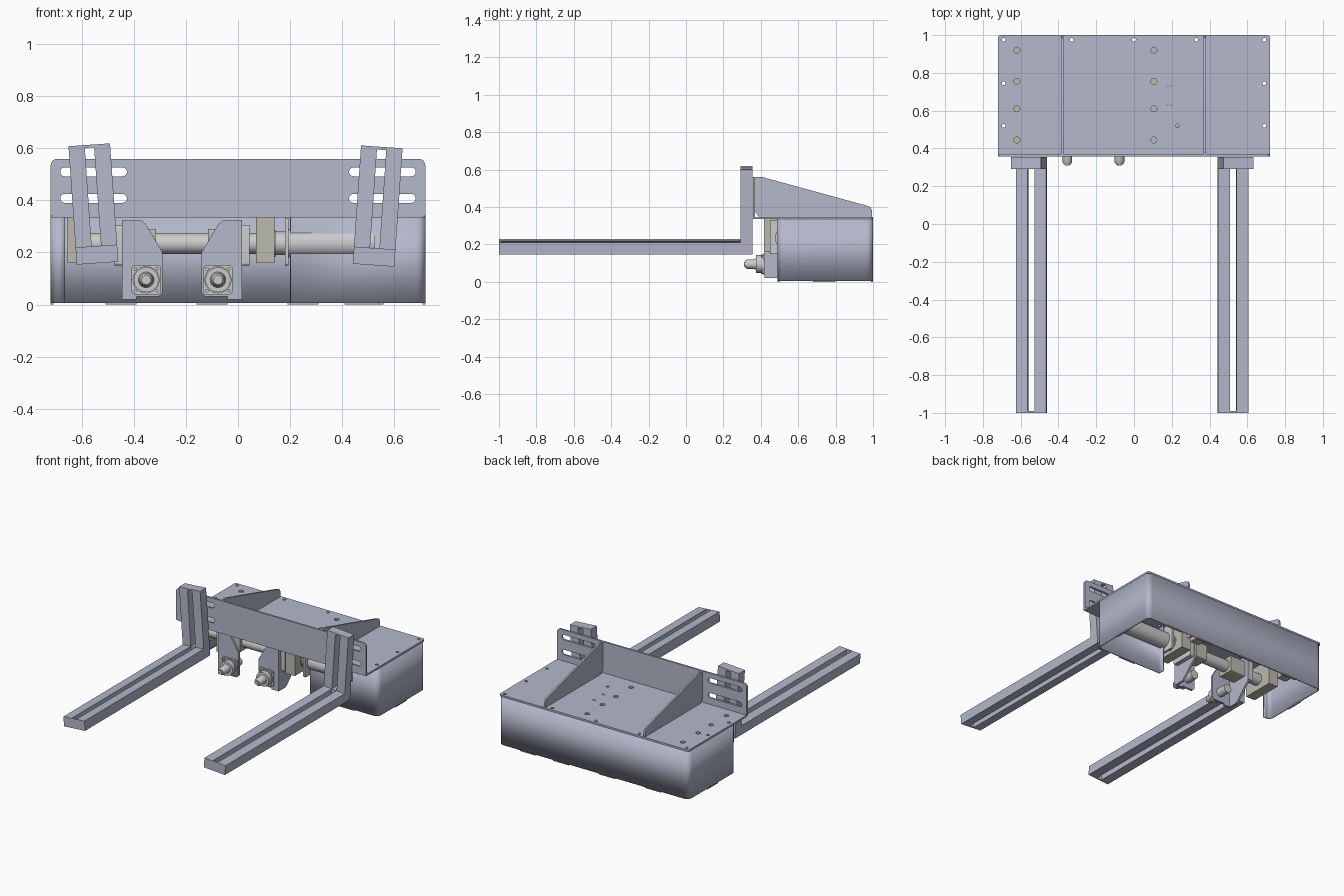
import bpy, bmesh, math
from mathutils import Matrix

if "Cube" in bpy.data.objects:
    bpy.data.objects.remove(bpy.data.objects["Cube"])

# Plane orientations: local (u, v, thickness) to world
XY = Matrix.Identity(4)
XZ = Matrix.Rotation(math.pi / 2, 4, 'X')
YZ = Matrix(((0, 0, 1, 0), (1, 0, 0, 0), (0, 1, 0, 0), (0, 0, 0, 1)))
I4 = Matrix.Identity(4)


def rrect(x0, x1, y0, y1, r=0.0, n=6):
    """Rectangle outline, optionally with rounded corners."""
    if r == 0:
        return [(x0, y0), (x1, y0), (x1, y1), (x0, y1)]
    pts = []
    for k, (cx, cy) in enumerate([(x1 - r, y1 - r), (x0 + r, y1 - r), (x0 + r, y0 + r), (x1 - r, y0 + r)]):
        for i in range(n + 1):
            a = math.pi / 2 * (k + i / n)
            pts.append((cx + r * math.cos(a), cy + r * math.sin(a)))
    return pts


def circle(cx, cy, r, n=16):
    return [(cx + r * math.cos(2 * math.pi * i / n), cy + r * math.sin(2 * math.pi * i / n)) for i in range(n)]


def smooth(ob):
    bpy.ops.object.select_all(action='DESELECT')
    ob.select_set(True)
    bpy.context.view_layer.objects.active = ob
    bpy.ops.object.shade_smooth_by_angle(angle=math.radians(35))


def plate(name, outlines, plane, w0, w1, place=I4, mat=None):
    """Flat plate from an outer outline plus holes, between w0 and w1 along its normal axis."""
    cu = bpy.data.curves.new(name, 'CURVE')
    cu.dimensions, cu.fill_mode, cu.extrude = '2D', 'BOTH', (w1 - w0) / 2
    for pts in outlines:
        sp = cu.splines.new('POLY')
        sp.points.add(len(pts) - 1)
        for p, (u, v) in zip(sp.points, pts):
            p.co = (u, v, 0, 1)
        sp.use_cyclic_u = True
    ob = bpy.data.objects.new(name, cu)
    bpy.context.collection.objects.link(ob)
    mid = (w0 + w1) / 2
    off = {'XY': (0, 0, mid), 'XZ': (0, mid, 0), 'YZ': (mid, 0, 0)}[plane]
    ob.matrix_world = place @ Matrix.Translation(off) @ {'XY': XY, 'XZ': XZ, 'YZ': YZ}[plane]
    bpy.ops.object.select_all(action='DESELECT')
    ob.select_set(True)
    bpy.context.view_layer.objects.active = ob
    bpy.ops.object.convert(target='MESH')
    ob = bpy.context.object
    smooth(ob)
    if mat:
        ob.data.materials.clear()
        ob.data.materials.append(mat)
    return ob


def turned(name, profile, axis, a, b, start):
    """Stepped round part: profile of (length position, radius) along x or y."""
    bm = bmesh.new()
    n = 32
    rings = [[bm.verts.new((r * math.cos(2 * math.pi * i / n), r * math.sin(2 * math.pi * i / n), t))
              for i in range(n)] for t, r in profile]
    for p, q in zip(rings, rings[1:]):
        for i in range(n):
            bm.faces.new((p[i], p[(i + 1) % n], q[(i + 1) % n], q[i]))
    bm.faces.new(rings[0][::-1])
    bm.faces.new(rings[-1])
    me = bpy.data.meshes.new(name)
    bm.to_mesh(me)
    bm.free()
    ob = bpy.data.objects.new(name, me)
    bpy.context.collection.objects.link(ob)
    if axis == 'x':
        ob.matrix_world = Matrix.Translation((start, a, b)) @ YZ
    else:
        ob.matrix_world = Matrix.Translation((a, start, b)) @ XZ
    smooth(ob)


beige = bpy.data.materials.new('beige')
beige.diffuse_color = (0.50, 0.49, 0.43, 1)
beige.use_nodes = True
beige.node_tree.nodes["Principled BSDF"].inputs["Base Color"].default_value = beige.diffuse_color
blue = bpy.data.materials.new('blue_grey')
blue.diffuse_color = (0.46, 0.48, 0.60, 1)
blue.use_nodes = True
blue.node_tree.nodes["Principled BSDF"].inputs["Base Color"].default_value = blue.diffuse_color

# Deck plate with bolt holes
holes = [circle(x, y, 0.016) for x in (-0.62, 0.105) for y in (0.445, 0.61, 0.755, 0.92)]
holes += [circle(x, 0.975, 0.01) for x in (-0.69, -0.33, 0, 0.33, 0.69)]
holes += [circle(x, y, 0.01) for x, y in ((-0.69, 0.745), (0.69, 0.745), (-0.69, 0.52), (0.23, 0.52), (0.69, 0.52))]
holes += [rrect(0.175, 0.195, y - 0.003, y + 0.003) for y in (0.63, 0.73)]
plate('deck_plate', [rrect(-0.72, 0.72, 0.36, 1.0, 0.015)] + holes, 'XY', 0.335, 0.347, mat=blue)

# Upright back plate with adjustment slots and rounded top corners
slots = [rrect(s - 0.128, s + 0.128, z - 0.017, z + 0.017, 0.0165)
         for s in (-0.555, 0.555) for z in (0.51, 0.408)]
outer = [(-0.72, 0.34), (0.72, 0.34)] + rrect(-0.72, 0.72, 0.3, 0.56, 0.025)[:14]
plate('upright_plate', [outer] + slots, 'XZ', 0.357, 0.37, mat=blue)

# Sloping gussets
for x in (-0.38, 0.375):
    plate('gusset', [[(0.39, 0.347), (0.37, 0.375), (0.37, 0.56), (0.41, 0.56), (0.965, 0.408),
                      (0.985, 0.40), (0.995, 0.38), (0.995, 0.347)]], 'YZ', x - 0.006, x + 0.006, mat=blue)

# Skirt wall wrapped round the deck, open at the front centre
path = [(0.205, 0.535), (0.205, 0.495)]
corners = rrect(-0.715, 0.715, 0.495, 0.995, 0.03)
path += corners[21:] + corners[:21] + [(-0.665, 0.495)]
bm = bmesh.new()
lo = [bm.verts.new((x, y, 0.006)) for x, y in path]
hi = [bm.verts.new((x, y, 0.336)) for x, y in path]
for i in range(len(path) - 1):
    bm.faces.new((lo[i], lo[i + 1], hi[i + 1], hi[i]))
me = bpy.data.meshes.new('skirt_wall')
bm.to_mesh(me)
bm.free()
skirt = bpy.data.objects.new('skirt_wall', me)
bpy.context.collection.objects.link(skirt)
me.materials.append(blue)
mod = skirt.modifiers.new('thickness', 'SOLIDIFY')
mod.thickness, mod.offset = 0.01, 0
smooth(skirt)

# Small tabs under the skirt
for x in (-0.45, -0.1, 0.25, 0.5):
    plate('skirt_tab', [rrect(x - 0.06, x + 0.06, 0, 0.007)], 'XZ', 0.99, 1.0, mat=blue)
plate('skirt_tab', [rrect(0.41, 0.54, 0, 0.007)], 'XZ', 0.49, 0.5, mat=blue)
for x in (-0.715, 0.715):
    plate('skirt_tab', [rrect(0.68, 0.8, 0, 0.007)], 'YZ', x - 0.005, x + 0.005, mat=blue)

# Two slightly splayed forks: slotted upright and slotted tine
for side, px, pz in ((-1, -0.54, 0.159), (1, 0.521, 0.151)):
    place = Matrix.Translation((px, 0, pz)) @ Matrix.Rotation(side * math.radians(4), 4, 'Y')
    plate('fork_upright', [rrect(-0.08, 0.08, 0, 0.456), rrect(-0.018, 0.018, 0.066, 0.445)],
          'XZ', 0.292, 0.356, place, blue)
    plate('fork_tine', [rrect(-0.08, 0.08, -1, 0.292), rrect(-0.018, 0.018, -0.99, 0.291)],
          'XY', 0, 0.066, place, blue)

# Front and rear actuators with clamp blocks under the deck
for y in (0.53, 0.838):
    turned('actuator', [(0, 0.03), (0.05, 0.03), (0.05, 0.04), (0.76, 0.04), (0.76, 0.052), (0.80, 0.052),
                        (0.80, 0.045), (0.84, 0.045), (0.84, 0.055), (1.18, 0.055)], 'x', y, 0.235, -0.655)
    for x in (-0.62, 0.105):
        plate('clamp_block', [rrect(y - 0.113, y + 0.113, 0.16, 0.336), circle(y, 0.235, 0.04, 32)],
              'YZ', x - 0.035, x + 0.035, mat=beige)
    plate('motor_flange', [rrect(y - 0.08, y + 0.08, 0.15, 0.33, 0.01)], 'YZ', 0.18, 0.195)

# Two mirrored sliding carriers with guide hubs
for s in (-1, 1):
    m = lambda x: -0.215 + s * x
    outline = [(0.23, 0.02), (0.23, 0.325), (0.16, 0.325), (0.14, 0.31), (0.075, 0.2),
               (0.075, 0.045), (0.09, 0.03), (0.175, 0.03), (0.175, 0.02)]
    plate('carrier_face', [[(m(x), z) for x, z in outline]], 'XZ', 0.42, 0.435, mat=blue)
    xs = sorted((m(0.216), m(0.23)))
    plate('carrier_side', [[(0.43, 0.02), (0.5, 0.02), (0.62, 0.14), (0.62, 0.325), (0.43, 0.325)],
                           circle(0.53, 0.235, 0.042, 32)], 'YZ', xs[0], xs[1], mat=blue)
    xs = sorted((m(0.1), m(0.216)))
    plate('carrier_sleeve', [rrect(0.47, 0.59, 0.18, 0.29, 0.01), circle(0.53, 0.235, 0.04, 32)],
          'YZ', xs[0], xs[1], mat=beige)
    xs = sorted((m(0.23), m(0.26)))
    plate('carrier_stop', [rrect(0.445, 0.615, 0.15, 0.305, 0.01)], 'YZ', xs[0], xs[1])
    turned('guide_hub', [(-0.09, 0.03), (0, 0.03), (0, 0.052), (0.015, 0.052), (0.015, 0.048), (0.045, 0.048),
                         (0.045, 0.03), (0.06, 0.026), (0.092, 0.026), (0.105, 0.018), (0.105, 0.012),
                         (0.11, 0.012)], 'y', m(0.138), 0.095, 0.42)
    # Square hub flange with four bolts
    cx = m(0.138)
    plate('hub_flange', [rrect(cx - 0.056, cx + 0.056, 0.039, 0.151, 0.012)], 'XZ', 0.412, 0.421)
    for dx in (-0.042, 0.042):
        for dz in (-0.042, 0.042):
            plate('hub_bolt', [circle(cx + dx, 0.095 + dz, 0.007, 8)], 'XZ', 0.405, 0.413)
